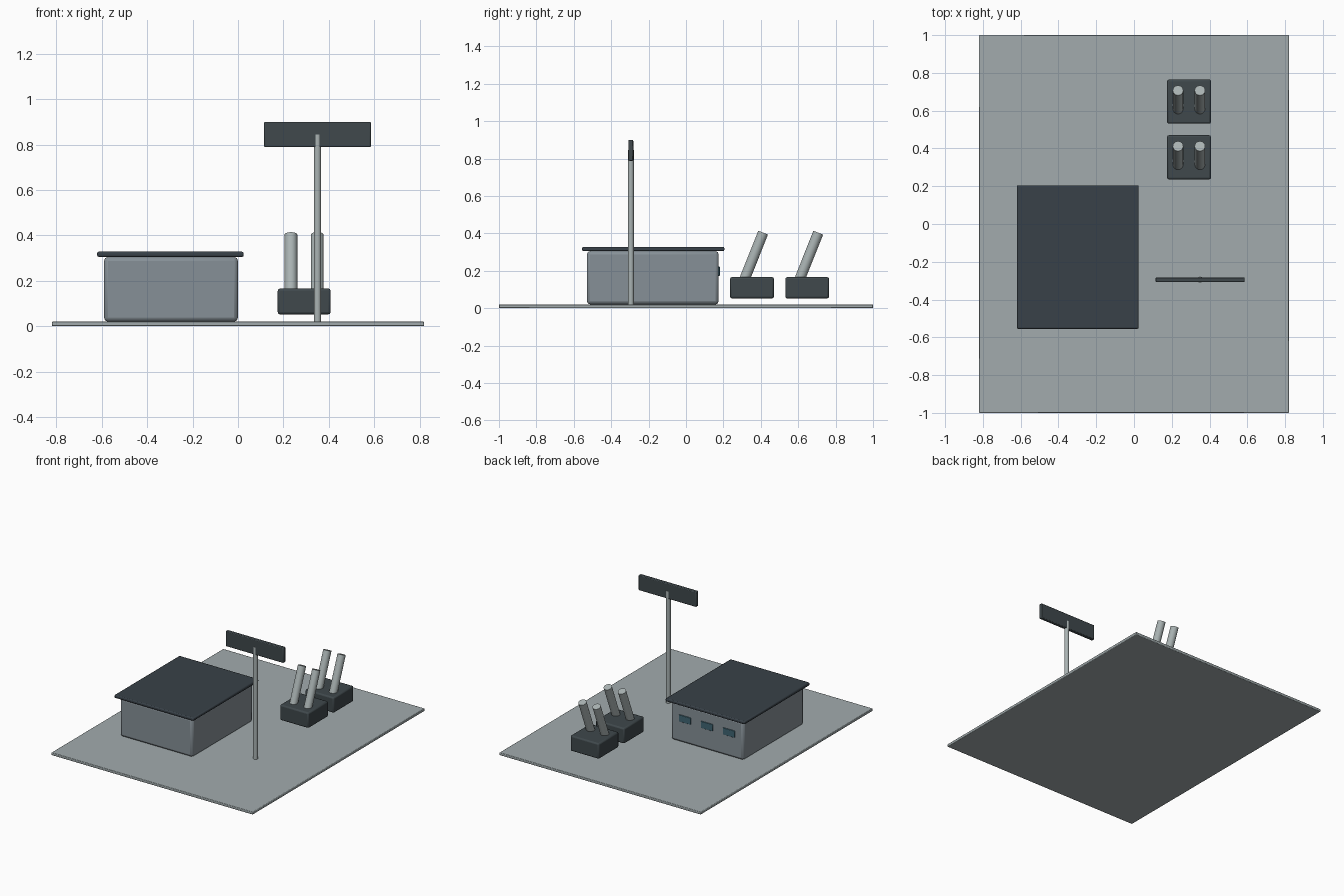
import bpy
from math import radians

if "Cube" in bpy.data.objects:
    bpy.data.objects.remove(bpy.data.objects["Cube"])


def material(name, r, g, b):
    m = bpy.data.materials.new(name)
    m.diffuse_color = (r, g, b, 1)
    m.use_nodes = True
    m.node_tree.nodes["Principled BSDF"].inputs["Base Color"].default_value = m.diffuse_color
    return m


PAVING = material("paving", 0.36, 0.41, 0.42)
WALL = material("wall", 0.24, 0.28, 0.31)
ROOF = material("roof", 0.04, 0.053, 0.065)
DARK = material("dark_metal", 0.05, 0.065, 0.072)
STEEL = material("steel", 0.40, 0.45, 0.45)
GLASS = material("glass", 0.05, 0.13, 0.17)


def finish(ob, name, mat, bevel):
    ob.name = name
    ob.data.materials.append(mat)
    if bevel:
        mod = ob.modifiers.new("edge_rounding", 'BEVEL')
        mod.width = bevel
        mod.segments = 2
        mod.limit_method = 'ANGLE'
        mod.angle_limit = radians(40)
    bpy.ops.object.shade_smooth_by_angle(angle=radians(35))
    return ob


def box(name, lo, hi, mat, bevel=0.0):
    centre = [(a + b) / 2 for a, b in zip(lo, hi)]
    bpy.ops.mesh.primitive_cube_add(size=1, location=centre)
    ob = bpy.context.object
    ob.scale = [b - a for a, b in zip(lo, hi)]
    bpy.ops.object.transform_apply(location=False, rotation=False, scale=True)
    return finish(ob, name, mat, bevel)


def rod(name, centre, radius, length, mat, tilt=0.0):
    bpy.ops.mesh.primitive_cylinder_add(vertices=24, radius=radius, depth=length,
                                        location=centre, rotation=(tilt, 0, 0))
    return finish(bpy.context.object, name, mat, 0.0)


# Ground slab
box("ground_slab", (-0.82, -1, 0), (0.82, 1, 0.02), PAVING, 0.004)

# Building with overhanging flat roof and rear windows
box("building_walls", (-0.59, -0.53, 0.02), (0, 0.175, 0.305), WALL, 0.018)
box("flat_roof", (-0.62, -0.555, 0.305), (0.025, 0.205, 0.328), ROOF, 0.007)
for i, x in enumerate((-0.475, -0.295, -0.115)):
    box(f"window_{i + 1}", (x - 0.048, 0.165, 0.173), (x + 0.048, 0.181, 0.223), GLASS, 0.003)

# Sign on a pole
rod("sign_pole", (0.35, -0.295, 0.4275), 0.016, 0.835, STEEL)
box("sign_board", (0.115, -0.308, 0.788), (0.585, -0.282, 0.9), DARK, 0.005)

# Two launcher blocks, each with a pair of tilted tubes
for i, y in enumerate((0.353, 0.648)):
    box(f"launcher_base_{i + 1}", (0.175, y - 0.117, 0.052), (0.408, y + 0.117, 0.166), DARK, 0.01)
    for side, x in (("left", 0.233), ("right", 0.349)):
        rod(f"launcher_tube_{side}_{i + 1}", (x, y, 0.255), 0.028, 0.32, STEEL, -0.38)
